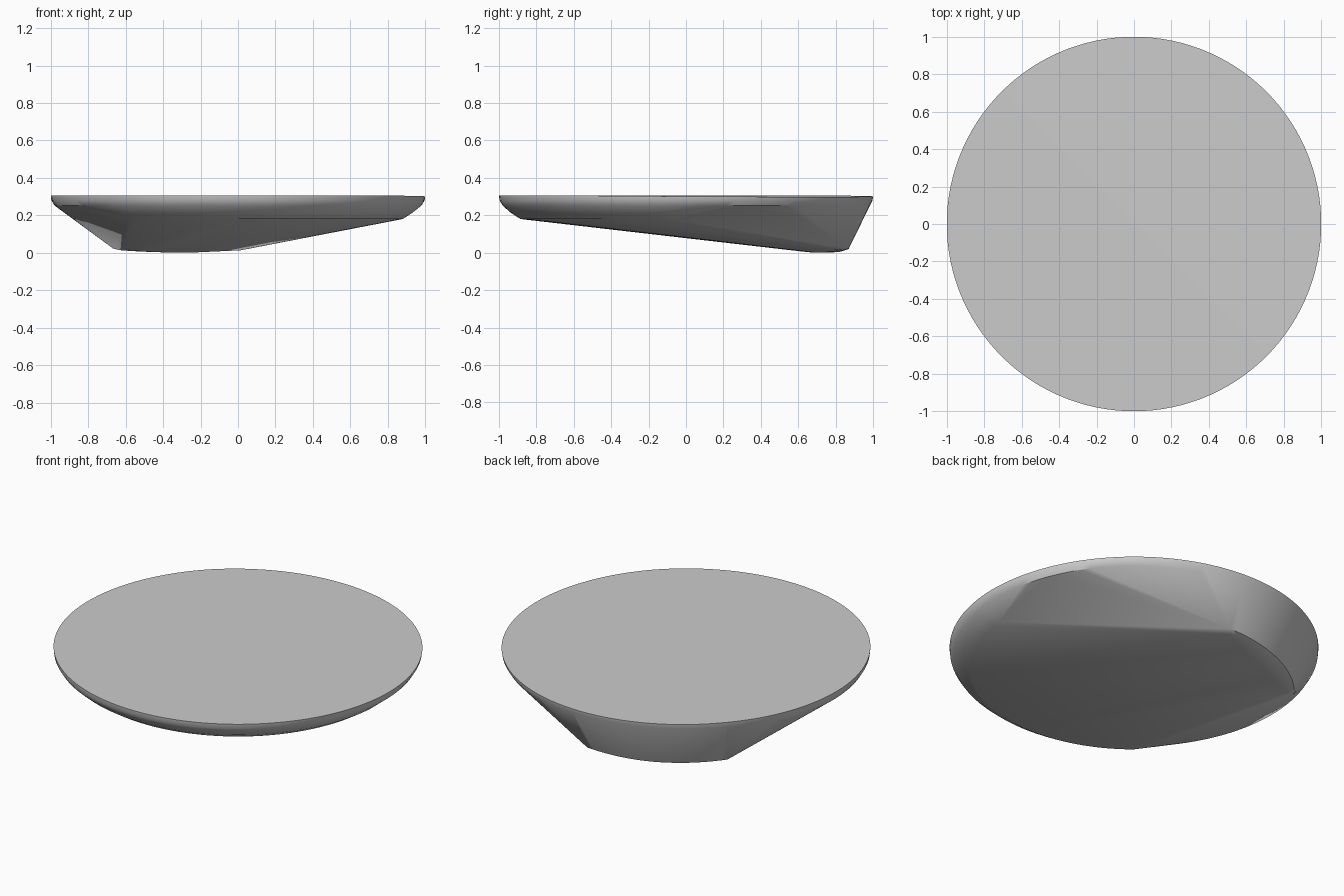
import bpy
import bmesh
from math import sin, cos, radians, pi

cube = bpy.data.objects.get("Cube")
if cube:
    bpy.data.objects.remove(cube, do_unlink=True)

# Single plain grey
grey = bpy.data.materials.new("plain_grey")
grey.use_nodes = True
colour = (0.6, 0.6, 0.6, 1)
grey.diffuse_color = colour
grey.node_tree.nodes["Principled BSDF"].inputs["Base Color"].default_value = colour


def arc(radius, start, end, count, height):
    """Points on a horizontal arc in degrees; height is a function of (x, y, t)."""
    points = []
    for i in range(count + 1):
        t = i / count
        a = radians(start + (end - start) * t)
        x, y = radius * cos(a), radius * sin(a)
        points.append((x, y, height(x, y, t)))
    return points


def flat(z):
    return lambda x, y, t: z


# Flat top, falling very slightly towards one side
points = arc(1, 0, 357, 119, lambda x, y, t: 0.307 - 0.006 * max(0, x + y))
# Rounded rim under the top
for radius, z in ((0.997, 0.28), (0.98, 0.252)):
    points += arc(radius, 0, 357, 119, flat(z))
# Shallow underside edge, on the side away from the keel
for radius, z in ((0.94, 0.216), (0.885, 0.18)):
    points += arc(radius, 230, 354, 40, flat(z))
# Deep curved keel with a softened lower edge
points += arc(0.87, 87, 140, 20, lambda x, y, t: 0.022 - 0.008 * sin(pi * t))
points += arc(0.84, 89, 138, 20, lambda x, y, t: 0.013 - 0.011 * sin(pi * t))
points += arc(0.77, 100, 127, 10, lambda x, y, t: 0.007 - 0.007 * sin(pi * t))

# Skin the arcs with one convex surface
bm = bmesh.new()
for p in points:
    bm.verts.new(p)
bmesh.ops.convex_hull(bm, input=bm.verts[:])
loose = [v for v in bm.verts if not v.link_faces]
bmesh.ops.delete(bm, geom=loose, context='VERTS')
bmesh.ops.recalc_face_normals(bm, faces=bm.faces[:])
mesh = bpy.data.meshes.new("tilted_dish")
bm.to_mesh(mesh)
bm.free()
mesh.materials.append(grey)

dish = bpy.data.objects.new("tilted_dish", mesh)
bpy.context.collection.objects.link(dish)
bpy.ops.object.select_all(action='DESELECT')
dish.select_set(True)
bpy.context.view_layer.objects.active = dish
bpy.ops.object.shade_smooth_by_angle(angle=radians(30))
